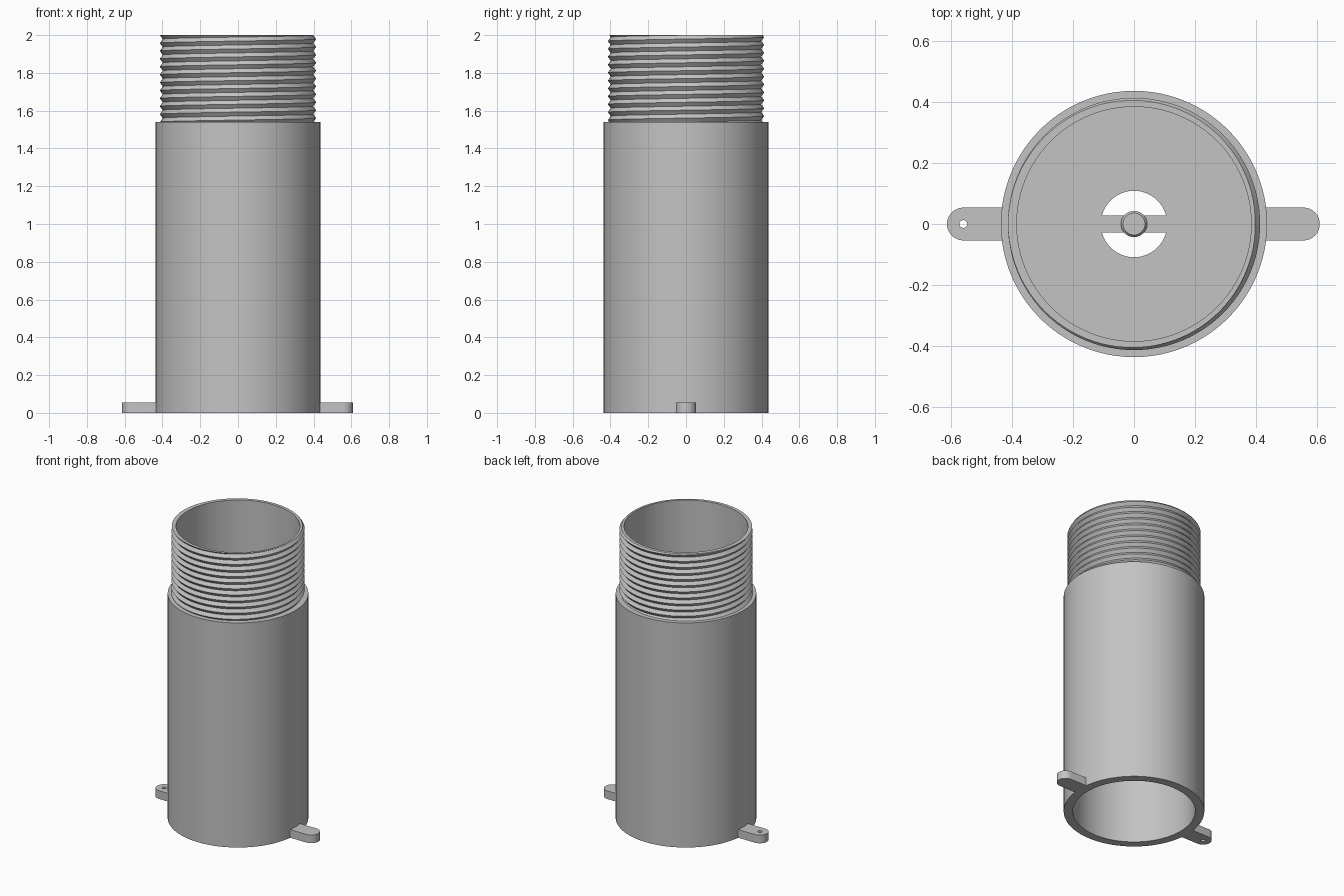
import bpy
import bmesh
from math import cos, sin, pi, tau

if "Cube" in bpy.data.objects:
    bpy.data.objects.remove(bpy.data.objects["Cube"], do_unlink=True)

GREY = (0.55, 0.55, 0.55, 1.0)
plastic = bpy.data.materials.new("grey_plastic")
plastic.use_nodes = True
plastic.diffuse_color = GREY
plastic.node_tree.nodes["Principled BSDF"].inputs["Base Color"].default_value = GREY

SEGMENTS = 96
TOP, SHOULDER, FLOOR = 2.0, 1.54, 1.0
OUTER, BORE, LOWER_BORE = 0.437, 0.385, 0.38
FLOOR_HOLE = 0.109


def finish(bm, name, recalc=True):
    """Turn a bmesh into a smooth shaded object with crisp edges."""
    bmesh.ops.remove_doubles(bm, verts=bm.verts, dist=0.00005)
    if recalc:
        bmesh.ops.recalc_face_normals(bm, faces=bm.faces)
    mesh = bpy.data.meshes.new(name)
    bm.to_mesh(mesh)
    bm.free()
    mesh.materials.append(plastic)
    obj = bpy.data.objects.new(name, mesh)
    bpy.context.collection.objects.link(obj)
    bpy.ops.object.select_all(action="DESELECT")
    obj.select_set(True)
    bpy.context.view_layer.objects.active = obj
    bpy.ops.object.shade_smooth_by_angle(angle=pi / 6)
    return obj


def sweep(name, column, recalc=True):
    """Skin (radius, z) columns given for every angle around the z axis."""
    bm = bmesh.new()
    grid = []
    for i in range(SEGMENTS + 1):
        a = tau * i / SEGMENTS
        grid.append([bm.verts.new((r * cos(a), r * sin(a), z)) for r, z in column(a)])
    for left, right in zip(grid, grid[1:]):
        for j in range(len(left) - 1):
            bm.faces.new((left[j], right[j], right[j + 1], left[j + 1]))
    return finish(bm, name, recalc)


def lathe(name, profile):
    return sweep(name, lambda a: profile, recalc=False)


# Tube body with an inner floor that has a round opening
lathe("tube_body", [
    (BORE, TOP), (BORE, FLOOR), (FLOOR_HOLE, FLOOR),
    (FLOOR_HOLE, FLOOR - 0.04), (LOWER_BORE, FLOOR - 0.04),
    (LOWER_BORE, 0), (OUTER, 0), (OUTER, SHOULDER), (BORE, SHOULDER),
][::1])

# Helical screw thread, ending in the flat rim
TURNS = 11
PITCH = (TOP - SHOULDER) / TURNS
ROOT, CREST = 0.398, 0.414


def thread_column(a):
    points = []
    for k in range(-3, 2 * TURNS + 2):
        z = SHOULDER + PITCH * (k / 2 + a / tau)
        z = min(max(z, SHOULDER), TOP)
        phase = ((z - SHOULDER) / PITCH - a / tau) % 1.0
        points.append((ROOT + (CREST - ROOT) * (1 - abs(2 * phase - 1)), z))
    return points + [(BORE, TOP)]


sweep("screw_thread", thread_column, recalc=False)

# Crossbar over the floor opening
bm = bmesh.new()
bmesh.ops.create_cube(bm, size=1)
for v in bm.verts:
    v.co.x *= 2 * FLOOR_HOLE + 0.01
    v.co.y *= 0.056
    v.co.z = v.co.z * 0.038 + FLOOR - 0.02
finish(bm, "crossbar")

# Small chamfered hub on the crossbar
lathe("hub", [
    (0, FLOOR - 0.04), (0.043, FLOOR - 0.04), (0.043, FLOOR + 0.012),
    (0.036, FLOOR + 0.02), (0, FLOOR + 0.02),
])


def mounting_tab(name, side, tip, hole):
    """Round ended tab at the foot, with an optional screw hole."""
    bm = bmesh.new()
    half, height = 0.054, 0.056
    centre = tip - half
    outline = [(0.4, -half)]
    for i in range(17):
        a = -pi / 2 + pi * i / 16
        outline.append((centre + half * cos(a), half * sin(a)))
    outline.append((0.4, half))
    loops = [outline]
    if hole:
        loops.append([(centre + 0.013 * cos(tau * i / 16), 0.013 * sin(tau * i / 16))
                      for i in range(16)])
    edges = []
    for loop in loops:
        ring = [bm.verts.new((side * x, y, 0)) for x, y in loop]
        edges += [bm.edges.new((ring[i - 1], ring[i])) for i in range(len(ring))]
    bmesh.ops.triangle_fill(bm, edges=edges, use_beauty=True)
    raised = bmesh.ops.extrude_face_region(bm, geom=bm.faces[:], use_keep_orig=True)
    for item in raised["geom"]:
        if isinstance(item, bmesh.types.BMVert):
            item.co.z = height
    finish(bm, name)


mounting_tab("right_tab", -1, 0.614, True)
mounting_tab("left_tab", 1, 0.61, False)
